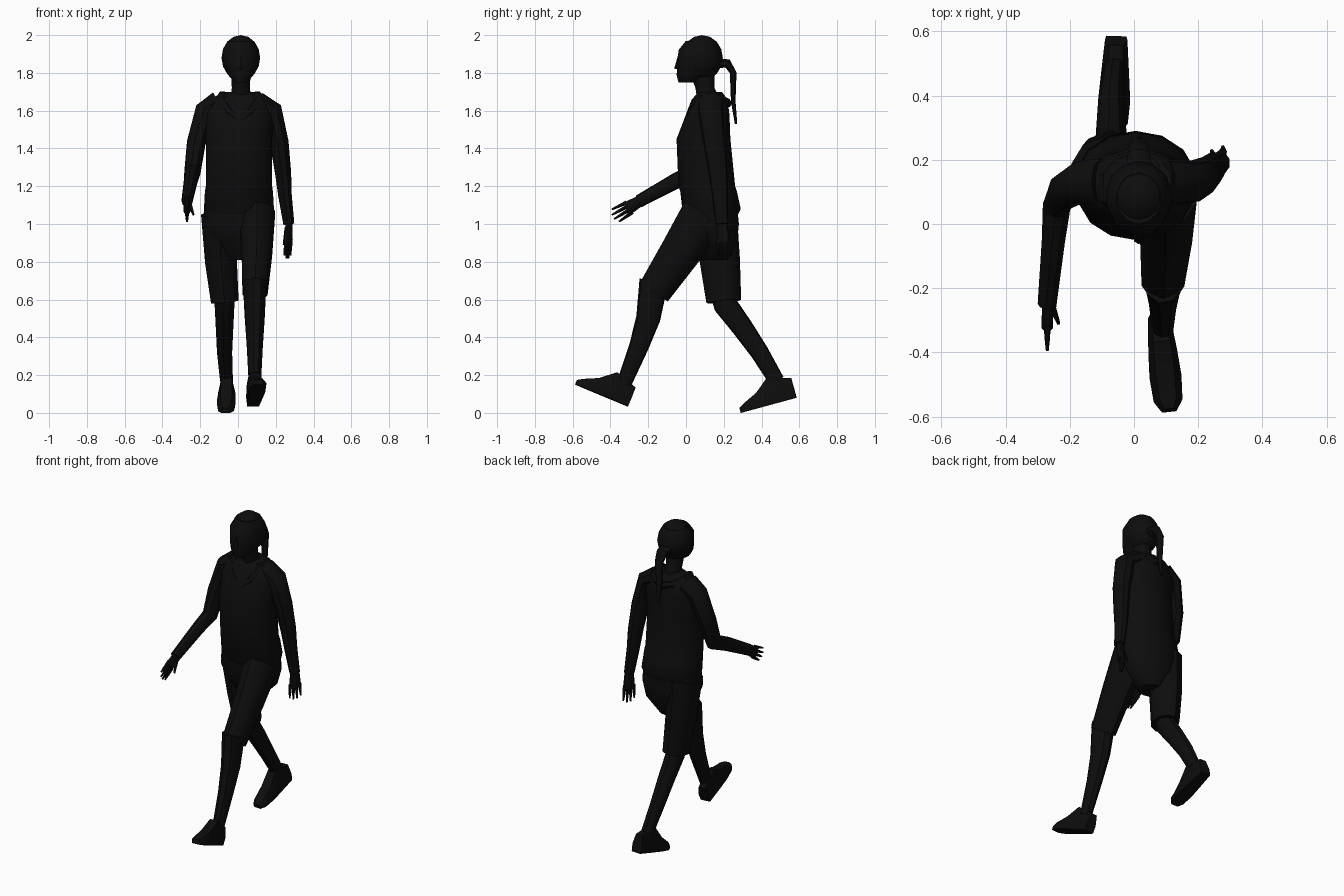
import bpy
import bmesh
from math import cos, sin, tau, radians
from mathutils import Matrix, Vector

cube = bpy.data.objects.get("Cube")
if cube:
    bpy.data.objects.remove(cube, do_unlink=True)

# One near-black colour for the whole figure
black = bpy.data.materials.new("near_black")
black.use_nodes = True
colour = (.004, .004, .004, 1)
black.diffuse_color = colour
black.node_tree.nodes["Principled BSDF"].inputs["Base Color"].default_value = colour
X, Z = Vector((1, 0, 0)), Vector((0, 0, 1))


def finish(name, bm):
    """Turn a bmesh into a named, coloured, shaded object."""
    bmesh.ops.recalc_face_normals(bm, faces=bm.faces)
    mesh = bpy.data.meshes.new(name)
    bm.to_mesh(mesh)
    bm.free()
    mesh.materials.append(black)
    part = bpy.data.objects.new(name, mesh)
    bpy.context.collection.objects.link(part)
    bpy.ops.object.select_all(action="DESELECT")
    part.select_set(True)
    bpy.context.view_layer.objects.active = part
    bpy.ops.object.shade_smooth_by_angle(angle=radians(40))


def skin(name, rings, closed=False):
    """Join rings of points into one faceted surface."""
    bm = bmesh.new()
    loops = [[bm.verts.new(point) for point in ring] for ring in rings]
    pairs = list(zip(loops, loops[1:]))
    if closed:
        pairs.append((loops[-1], loops[0]))
    else:
        bm.faces.new(loops[0])
        bm.faces.new(loops[-1])
    for lower, upper in pairs:
        for i in range(len(lower)):
            bm.faces.new((lower[i - 1], lower[i], upper[i], upper[i - 1]))
    finish(name, bm)


def ellipse(centre, across, along, sides):
    """Ring of points around a centre, spanned by two radius vectors."""
    angles = [tau * (k + .5) / sides for k in range(sides)]
    return [centre + across * cos(a) + along * sin(a) for a in angles]


def limb(name, points, start, end, depth=1, sides=9, hint=X, closed=False):
    """Evenly tapering tube along a path; depth flattens or deepens it."""
    path = [Vector(point) for point in points]
    last = len(path) - 1
    rings = []
    for i, point in enumerate(path):
        if closed:
            tangent = path[(i + 1) % len(path)] - path[i - 1]
        else:
            tangent = path[min(i + 1, last)] - path[max(i - 1, 0)]
        tangent.normalize()
        across = (hint - tangent * hint.dot(tangent)).normalized()
        radius = start + (end - start) * i / last
        along = tangent.cross(across) * radius * depth
        rings.append(ellipse(point, across * radius, along, sides))
    skin(name, rings, closed)


def body(name, rows, centre, sides=14):
    """Stack of level ellipses given as height, front, back and half width."""
    rings = []
    for height, front, back, width in rows:
        middle = Vector((centre, (front + back) / 2, height))
        along = Vector((0, (back - front) / 2, 0))
        rings.append(ellipse(middle, X * width, along, sides))
    skin(name, rings)


def ball(name, centre, size):
    """Low-poly ellipsoid."""
    bm = bmesh.new()
    place = Matrix.Translation(centre) @ Matrix.Diagonal((*size, 1))
    bmesh.ops.create_uvsphere(bm, u_segments=14, v_segments=8, radius=1, matrix=place)
    finish(name, bm)


def shoe(name, heel, toe):
    """Flat-soled shoe: one shared profile laid along the line from heel to toe."""
    heel, sole = Vector(heel), Vector(toe) - Vector(heel)
    up = (Z - sole * sole.z / sole.length_squared).normalized()
    side = sole.cross(up).normalized()
    outline = [(-.9, 0), (-1, .4), (-.6, .9), (.6, .9), (1, .4), (.9, 0)]
    profile = [(0, .12, .035), (.4, .16, .045), (.65, .09, .05), (.9, .05, .045), (1, .03, .025)]
    skin(name, [[heel + sole * reach + side * width * a + up * height * b for a, b in outline]
                for reach, height, width in profile])


def hand(side, wrist, direction, spread, inward):
    """Palm, four tapering fingers and a thumb."""
    wrist, ahead = Vector(wrist), Vector(direction).normalized()
    spread = Vector(spread).normalized()
    limb(side + "_palm", [wrist, wrist + ahead * .1], .03, .04, .5, 8, spread)
    for finger in range(4):
        offset = finger - 1.5
        base = wrist + ahead * .08 + spread * offset * .02
        tip = base + ahead * (.11 - abs(offset) * .015) + spread * offset * .005
        limb(f"{side}_finger_{finger + 1}", [base, base.lerp(tip, .6), tip], .012, .005, 1, 5, spread)
    palm_side = X * inward * .025
    base = wrist + ahead * .02 + palm_side * .4
    limb(side + "_thumb", [base, base + ahead * .09 + palm_side - spread * .03],
         .014, .006, 1, 5, spread)


# Jacket with gathered waistband
body("jacket", [(1.04, 0, .27, .175), (1.08, -.02, .29, .19), (1.17, -.03, .27, .185),
                (1.2, -.04, .26, .18), (1.45, -.05, .235, .18), (1.58, 0, .23, .19),
                (1.66, .03, .22, .16), (1.7, .07, .19, .08)], .005)

# Hood draped in a loop around the neck, dropping to a point in front
turns = [tau * k / 10 for k in range(10)]
limb("hood", [(.01 + .1 * sin(a), .115 - .105 * cos(a), 1.69 - cos(a) ** 2 * (.1 + .05 * cos(a)))
              for a in turns], .024, .024, 1, 6, Z, True)

# Neck, head, nose, hair and ponytail
body("neck", [(1.65, .06, .19, .06), (1.72, .05, .15, .05), (1.8, .02, .15, .055)], .015, 10)
body("head", [(1.75, -.04, .06, .035), (1.79, -.05, .13, .07), (1.84, -.045, .17, .09),
              (1.92, -.04, .18, .095), (1.97, 0, .16, .07)], .015)
limb("nose", [(.015, -.045, 1.82), (.015, -.035, 1.89)], .018, .008, 1, 6)
ball("hair", (.015, .085, 1.88), (.105, .11, .12))
limb("ponytail", [(.015, .16, 1.85), (.015, .22, 1.85), (.015, .25, 1.8), (.015, .25, 1.65),
                  (.015, .265, 1.53)], .045, .01, .7, 8)

# Sleeves and hands: right swings forward, left hangs down
limb("right_sleeve", [(-.1, .13, 1.64), (-.17, .13, 1.6), (-.22, .1, 1.43), (-.24, .06, 1.28),
                      (-.25, -.05, 1.23), (-.27, -.25, 1.12)], .065, .03, 1.15)
limb("left_sleeve", [(.1, .13, 1.64), (.18, .13, 1.6), (.22, .15, 1.43), (.24, .17, 1.27),
                     (.25, .18, 1.15), (.27, .19, 1)], .065, .03, 1.15)
hand("right", (-.27, -.23, 1.13), (0, -.85, -.5), (0, -.5, .85), 1)
hand("left", (.27, .19, 1), (-.05, .1, -1), (-.4, -.9, 0), -1)

# Shorts: seat and two legs
body("shorts_seat", [(1.1, 0, .27, .18), (1, -.01, .28, .195), (.9, .03, .27, .16),
                     (.81, .08, .22, .07)], 0)
limb("left_shorts_leg", [(.1, .1, 1.05), (.1, -.03, .85), (.09, -.17, .64)], .1, .07, 1.27, 10)
limb("right_shorts_leg", [(-.1, .15, 1.05), (-.09, .18, .8), (-.07, .2, .59)], .1, .077, 1.2, 10)

# Bare lower legs
limb("left_leg", [(.09, -.17, .7), (.09, -.2, .5), (.09, -.25, .35), (.09, -.33, .15)],
     .065, .033, 1.2)
limb("right_leg", [(-.07, .19, .66), (-.07, .21, .57), (-.07, .3, .45), (-.07, .39, .32),
                   (-.06, .48, .17)], .06, .035, 1.2)

# Shoes: left lands on its heel, right pushes off its toe
shoe("left_shoe", (.08, -.31, .035), (.11, -.585, .15))
shoe("right_shoe", (-.055, .585, .08), (-.065, .29, 0))
